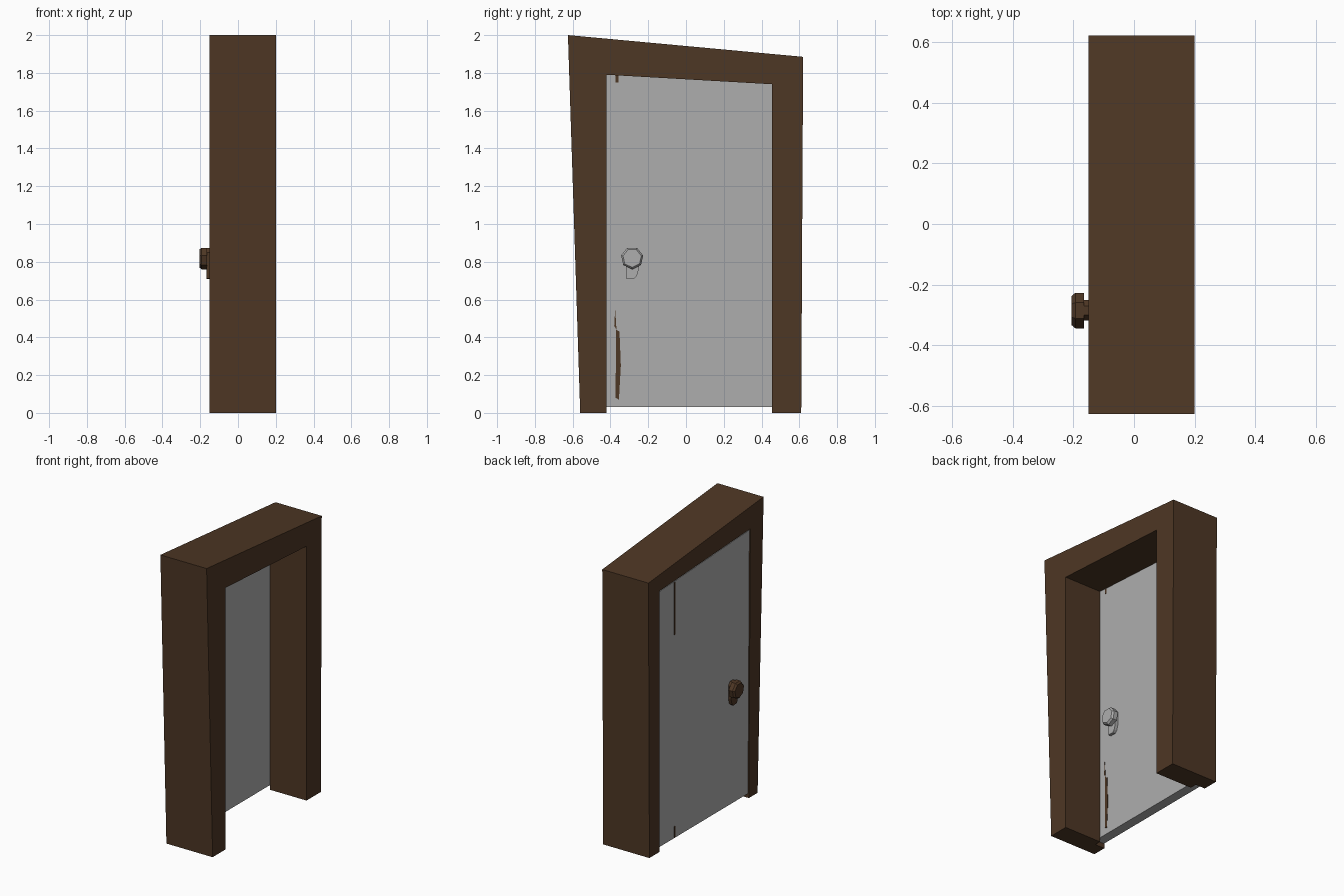
import bpy, bmesh, math

if "Cube" in bpy.data.objects:
    bpy.data.objects.remove(bpy.data.objects["Cube"])


def material(name, rgb):
    m = bpy.data.materials.new(name)
    m.diffuse_color = (*rgb, 1)
    m.use_nodes = True
    m.node_tree.nodes["Principled BSDF"].inputs["Base Color"].default_value = m.diffuse_color
    return m


BROWN = material("dark brown wood", (0.076, 0.038, 0.018))
GREY = material("plain grey", (0.42, 0.42, 0.42))


def finish(name, bm, mat):
    bmesh.ops.recalc_face_normals(bm, faces=bm.faces)
    me = bpy.data.meshes.new(name)
    bm.to_mesh(me)
    bm.free()
    me.materials.append(mat)
    ob = bpy.data.objects.new(name, me)
    bpy.context.collection.objects.link(ob)
    return ob


def loft(name, rings, mat):
    """Join equal rings of points with quads and cap both ends."""
    bm = bmesh.new()
    vs = [[bm.verts.new(p) for p in r] for r in rings]
    n = len(vs[0])
    for a, b in zip(vs, vs[1:]):
        for i in range(n):
            j = (i + 1) % n
            bm.faces.new((a[i], a[j], b[j], b[i]))
    bm.faces.new(vs[0])
    bm.faces.new(vs[-1])
    return finish(name, bm, mat)


def slab(name, outline, x0, x1, mat):
    """Extrude a (y, z) outline along x."""
    return loft(name, [[(x, y, z) for y, z in outline] for x in (x0, x1)], mat)


# Crooked frame: a rebated cross-section carried up, across and down
BACK, FRONT, STEP = -0.15, 0.2, -0.078
outer = [(-0.56, 0), (-0.625, 2.0), (0.62, 1.885), (0.61, 0)]
rebate = [(-0.465, 0), (-0.482, 1.836), (0.503, 1.785), (0.503, 0)]
inner = [(-0.42, 0), (-0.42, 1.79), (0.455, 1.74), (0.455, 0)]
rings = []
for o, r, i in zip(outer, rebate, inner):
    rings.append([(FRONT, *o), (FRONT, *i), (STEP, *i),
                  (STEP, *r), (BACK, *r), (BACK, *o)])
loft("door_frame", rings, BROWN)

# Door panel resting in the rebate
slab("door_panel", [(-0.463, 0.03), (-0.478, 1.828), (0.499, 1.777), (0.499, 0.03)],
     -0.145, -0.079, GREY)

# Handle on each side: backplate with rounded foot, seven-sided knob
CY, CZ, R = -0.285, 0.82, 0.06
plate = [(-0.317, 0.712), (-0.275, 0.71), (-0.26, 0.725), (-0.25, 0.76),
         (-0.25, 0.85), (-0.27, 0.872), (-0.30, 0.872), (-0.318, 0.85)]


def knob_ring(x, r):
    return [(x, CY + r * math.cos(a), CZ + r * math.sin(a))
            for a in (-math.pi / 2 + k * math.tau / 7 for k in range(7))]


for side, x, d, mat in (("outside", -0.145, -1, BROWN), ("inside", -0.079, 1, GREY)):
    slab(side + "_handle_plate", plate, x, x + d * 0.021, mat)
    loft(side + "_knob", [knob_ring(x + d * t, r) for t, r in
                          ((0.019, R), (0.048, R), (0.06, R * 0.83))], mat)

# Worn slivers of wood showing on the door faces
slivers = [
    (-0.079, [(-0.373, 0.08), (-0.355, 0.07), (-0.345, 0.25), (-0.352, 0.43), (-0.37, 0.44)]),
    (-0.079, [(-0.38, 0.46), (-0.368, 0.44), (-0.375, 0.55)]),
    (-0.079, [(-0.373, 1.75), (-0.358, 1.75), (-0.358, 1.785), (-0.373, 1.785)]),
    (-0.145, [(0.325, 1.42), (0.335, 1.42), (0.335, 1.78), (0.325, 1.78)]),
    (-0.145, [(0.325, 0.035), (0.335, 0.035), (0.335, 0.11), (0.325, 0.11)]),
]
for k, (x, pts) in enumerate(slivers):
    slab(f"wood_sliver_{k + 1}", pts, x - 0.002, x + 0.002, BROWN)
